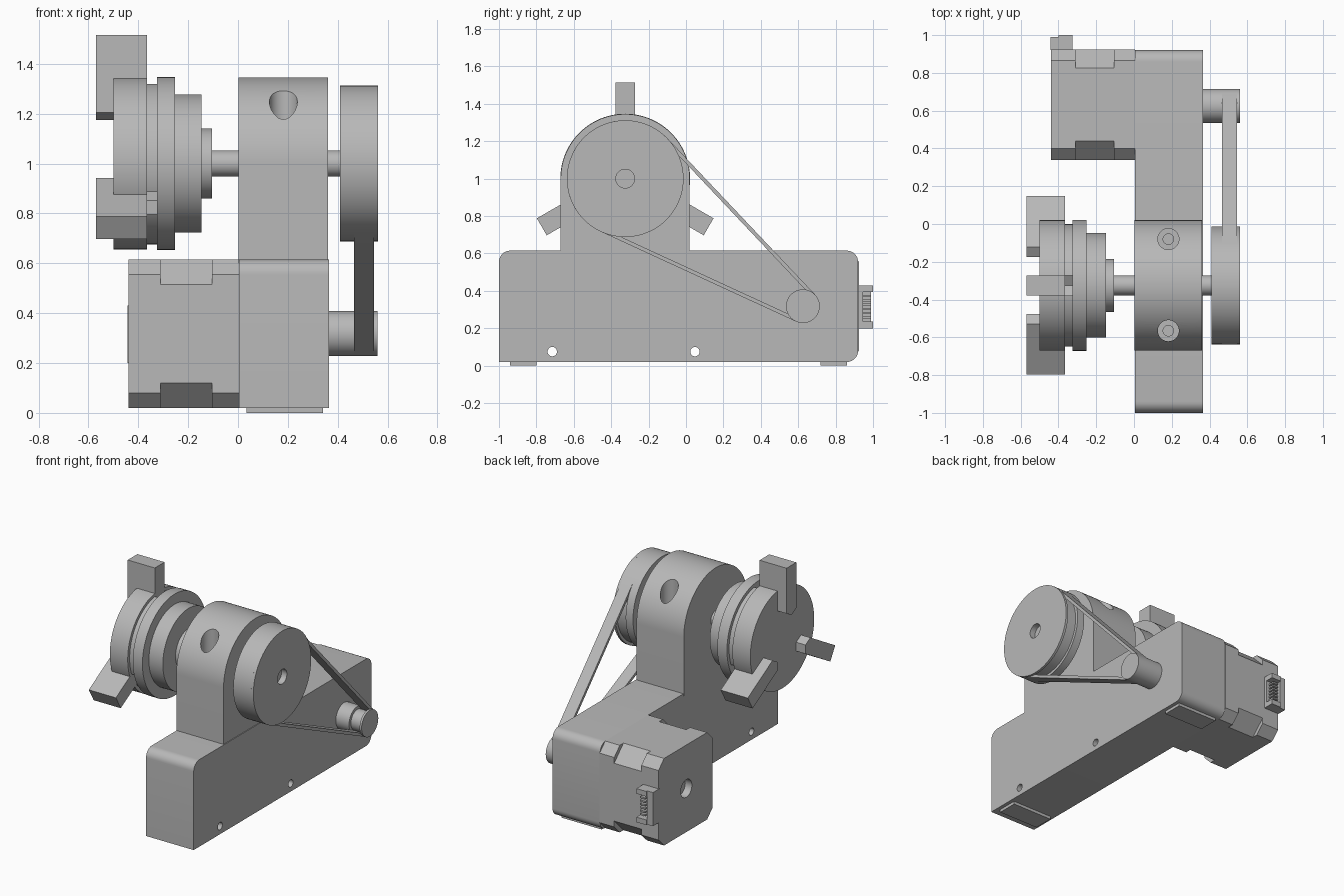
import bpy, bmesh
from math import sin, cos, radians, acos, atan2, hypot, pi

if "Cube" in bpy.data.objects:
    bpy.data.objects.remove(bpy.data.objects["Cube"])

grey = bpy.data.materials.new("machine grey")
grey.use_nodes = True
COLOUR = (0.48, 0.48, 0.48, 1)
grey.diffuse_color = COLOUR
for node in grey.node_tree.nodes:
    if node.type == "BSDF_PRINCIPLED":
        node.inputs["Base Color"].default_value = COLOUR

SPINDLE = (-0.325, 1.0)   # y, z of the spindle axis
MOTOR = (0.625, 0.318)    # y, z of the motor axis


def finish(name, bm):
    bmesh.ops.remove_doubles(bm, verts=bm.verts, dist=1e-5)
    bmesh.ops.recalc_face_normals(bm, faces=bm.faces)
    mesh = bpy.data.meshes.new(name)
    bm.to_mesh(mesh)
    bm.free()
    mesh.materials.append(grey)
    obj = bpy.data.objects.new(name, mesh)
    bpy.context.collection.objects.link(obj)
    return obj


def prism(name, outline, x0, x1):
    """Extrude a (y, z) outline along x."""
    bm = bmesh.new()
    face = bm.faces.new([bm.verts.new((x0, y, z)) for y, z in outline])
    new = bmesh.ops.extrude_face_region(bm, geom=[face])["geom"]
    for v in new:
        if isinstance(v, bmesh.types.BMVert):
            v.co.x = x1
    return finish(name, bm)


def box(name, x0, x1, y0, y1, z0, z1):
    return prism(name, [(y0, z0), (y1, z0), (y1, z1), (y0, z1)], x0, x1)


def arc(centre, r, start, end, steps):
    """Points on a circle in the y-z plane, angles in radians."""
    angles = [start + (end - start) * i / steps for i in range(steps + 1)]
    return [(centre[0] + r * cos(a), centre[1] + r * sin(a)) for a in angles]


def lathe(name, profile, axis, sides=96):
    """Turn an (x, radius) profile about an axis along x."""
    bm = bmesh.new()
    verts = [bm.verts.new((x, axis[0] + r, axis[1])) for x, r in profile]
    edges = [bm.edges.new(pair) for pair in zip(verts, verts[1:])]
    bmesh.ops.spin(bm, geom=verts + edges, cent=(0, *axis), axis=(1, 0, 0),
                   angle=2 * pi, steps=sides)
    return finish(name, bm)


def disc(name, x0, x1, r, axis):
    return lathe(name, [(x0, 0), (x0, r), (x1, r), (x1, 0)], axis)


def cut(obj, cutter):
    mod = obj.modifiers.new("cut", "BOOLEAN")
    mod.operation = "DIFFERENCE"
    mod.solver = "EXACT"
    mod.object = cutter
    bpy.ops.object.select_all(action="DESELECT")
    bpy.context.view_layer.objects.active = obj
    obj.select_set(True)
    bpy.ops.object.modifier_apply(modifier=mod.name)
    bpy.data.objects.remove(cutter)


def vertical_cutter(x, y, z0, z1, r):
    bm = bmesh.new()
    bmesh.ops.create_cone(bm, cap_ends=True, segments=48, radius1=r, radius2=r,
                          depth=z1 - z0)
    bmesh.ops.translate(bm, verts=bm.verts, vec=(x, y, (z0 + z1) / 2))
    obj = finish("cutter", bm)
    obj.hide_render = True
    return obj


# Base with three rounded corners and two cross holes
R = 0.06
base_outline = ([(-1, 0.02)]
                + arc((0.92 - R, 0.02 + R), R, -pi / 2, 0, 8)
                + arc((0.92 - R, 0.615 - R), R, 0, pi / 2, 8)
                + arc((-1 + R, 0.615 - R), R, pi / 2, pi, 8))
base = prism("base", base_outline, 0.005, 0.365)
for y in (-0.715, 0.048):
    cut(base, disc("cutter", -0.1, 0.5, 0.025, (y, 0.075)))
for name, y in (("front_foot", -0.94), ("rear_foot", 0.72)):
    box(name, 0.035, 0.34, y, y + 0.14, 0, 0.025)

# Headstock with two counterbored screw holes
head_outline = ([(-0.67, 0.6), (0.02, 0.6)]
                + arc(SPINDLE, 0.345, 0, pi, 64))
headstock = prism("headstock", head_outline, 0.003, 0.36)
for y in (-0.08, -0.565):
    cut(headstock, vertical_cutter(0.182, y, 1.12, 1.5, 0.056))
    cut(headstock, vertical_cutter(0.182, y, 0.9, 1.5, 0.028))

# Spindle and stepped chuck
disc("spindle", -0.12, 0.42, 0.053, SPINDLE)
lathe("chuck_back", [(-0.105, 0), (-0.105, 0.14), (-0.147, 0.14), (-0.147, 0.277),
                     (-0.252, 0.277), (-0.252, 0.347), (-0.325, 0.347),
                     (-0.325, 0)], SPINDLE)
chuck_ring = disc("chuck_ring", -0.366, -0.324, 0.324, SPINDLE)
disc("chuck_face", -0.5, -0.365, 0.345, SPINDLE)


def jaw(name, degrees, x0, x1, reach):
    """Block with a pointed inner end, laid along a radius."""
    a, w = radians(degrees), 0.0525
    shape = [(0.175, 0), (0.205, w), (reach, w), (reach, -w), (0.205, -w)]
    pts = [(SPINDLE[0] + u * cos(a) - v * sin(a),
            SPINDLE[1] + u * sin(a) + v * cos(a)) for u, v in shape]
    return prism(name, pts, x0, x1)


for name, angle in (("top_jaw", 90), ("front_jaw", 210), ("rear_jaw", 330)):
    cut(chuck_ring, jaw("cutter", angle, -0.45, -0.25, 0.6))
    jaw(name, angle, -0.57, -0.365, 0.515)

# Grooved pulleys
BIG, SMALL, THICK = 0.312, 0.09, 0.02
BELT = (0.465, 0.545)


def pulley(name, x0, x1, r, axis, recess):
    g = r - THICK
    end = [(x1, recess), (x1 - 0.04, recess), (x1 - 0.04, 0)] if recess else [(x1, 0)]
    lathe(name, [(x0, 0), (x0, r), (BELT[0], r), (BELT[0], g), (BELT[1], g),
                 (BELT[1], r), (x1, r)] + end, axis)


pulley("spindle_pulley", 0.41, 0.562, BIG, SPINDLE, 0.05)
pulley("motor_pulley", 0.36, 0.56, SMALL, MOTOR, 0)

# Belt wrapped around both pulleys
dy, dz = MOTOR[0] - SPINDLE[0], MOTOR[1] - SPINDLE[1]
heading, spread = atan2(dz, dy), acos((BIG - SMALL) / hypot(dy, dz))


def belt_loop(inset):
    return (arc(SPINDLE, BIG - inset, heading + spread, heading + 2 * pi - spread, 60)
            + arc(MOTOR, SMALL - inset, heading - spread, heading + spread, 30))


bm = bmesh.new()
rings = [[bm.verts.new((x, y, z)) for y, z in belt_loop(inset)]
         for x, inset in ((BELT[0], 0), (BELT[1], 0), (BELT[1], THICK), (BELT[0], THICK))]
for i, ring in enumerate(rings):
    other = rings[(i + 1) % 4]
    for j in range(len(ring)):
        bm.faces.new((ring[j - 1], ring[j], other[j], other[j - 1]))
finish("drive_belt", bm)


# Motor: chamfered square sections, deeper chamfer in the middle
def chamfered(name, x0, x1, c):
    y0, y1, z0, z1 = 0.34, 0.925, 0.02, 0.615
    return prism(name, [(y0 + c, z0), (y1 - c, z0), (y1, z0 + c), (y1, z1 - c),
                        (y1 - c, z1), (y0 + c, z1), (y0, z1 - c), (y0, z0 + c)], x0, x1)


motor_cap = chamfered("motor_end_cap", -0.44, -0.31, 0.06)
cut(motor_cap, disc("cutter", -0.5, -0.39, 0.06, MOTOR))
chamfered("motor_core", -0.31, -0.105, 0.1)
chamfered("motor_flange", -0.105, 0.006, 0.06)

# Socket on the back of the motor
box("socket_base", -0.44, -0.325, 0.92, 0.945, 0.2, 0.43)
box("socket_wall", -0.443, -0.4, 0.92, 0.99, 0.2, 0.43)
for name, z in (("socket_lower_end", 0.2), ("socket_upper_end", 0.395)):
    box(name, -0.4, -0.325, 0.92, 1.0, z, z + 0.035)
for i in range(6):
    z = 0.252 + 0.023 * i
    box(f"socket_pin_{i + 1}", -0.385, -0.345, 0.94, 0.99, z, z + 0.011)

# Smooth the round surfaces, keep the edges sharp
bpy.ops.object.select_all(action="DESELECT")
for obj in bpy.context.collection.objects:
    if obj.type == "MESH":
        obj.select_set(True)
        bpy.context.view_layer.objects.active = obj
bpy.ops.object.shade_smooth_by_angle(angle=radians(25))
